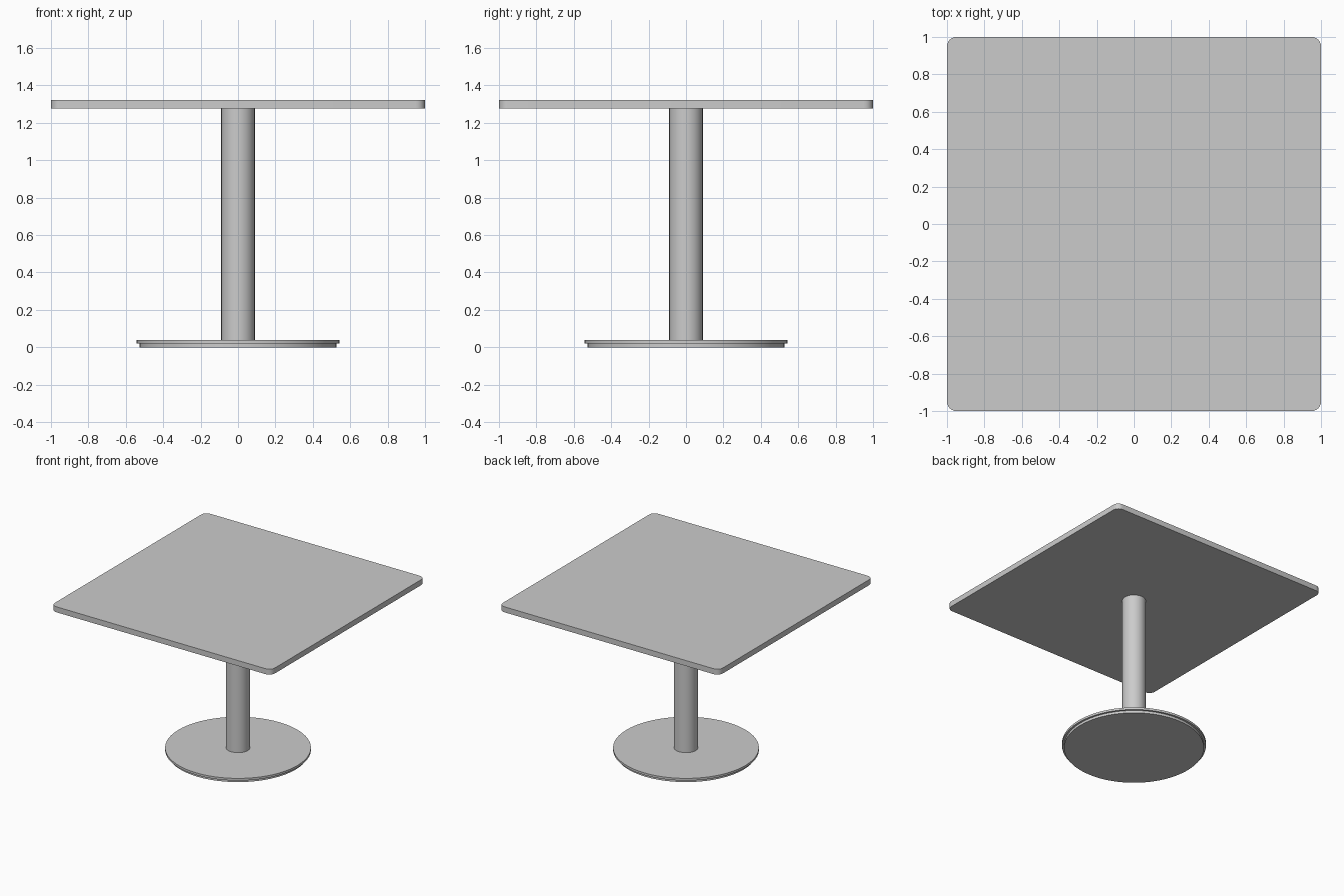
import bpy
import bmesh
import math

cube = bpy.data.objects.get("Cube")
if cube:
    bpy.data.objects.remove(cube, do_unlink=True)

# One plain grey for the whole table
grey = bpy.data.materials.new("light_grey")
grey.use_nodes = True
colour = (0.6, 0.6, 0.6, 1)
grey.diffuse_color = colour
grey.node_tree.nodes["Principled BSDF"].inputs["Base Color"].default_value = colour


def finish(obj, name):
    obj.name = obj.data.name = name
    obj.data.materials.append(grey)
    bpy.ops.object.shade_smooth_by_angle(angle=math.radians(35))


def disc(name, radius, bottom, top, sides):
    bpy.ops.mesh.primitive_cylinder_add(
        vertices=sides, radius=radius, depth=top - bottom,
        location=(0, 0, (bottom + top) / 2))
    finish(bpy.context.object, name)


# Round foot: a slightly narrower pad under a thin plate
disc("base_pad", 0.527, 0, 0.02, 64)
disc("base_plate", 0.543, 0.02, 0.038, 64)

# Central column
disc("column", 0.09, 0.038, 1.278, 24)

# Square top with rounded vertical corners
bpy.ops.mesh.primitive_cube_add(size=1, location=(0, 0, 1.3))
table_top = bpy.context.object
table_top.scale = (2, 2, 0.045)
bpy.ops.object.transform_apply(location=False, rotation=False, scale=True)
bm = bmesh.new()
bm.from_mesh(table_top.data)
corners = [e for e in bm.edges if abs(e.verts[0].co.z - e.verts[1].co.z) > 0.01]
bmesh.ops.bevel(bm, geom=corners, offset=0.05, segments=6,
                profile=0.5, affect='EDGES')
bm.to_mesh(table_top.data)
bm.free()
finish(table_top, "table_top")
